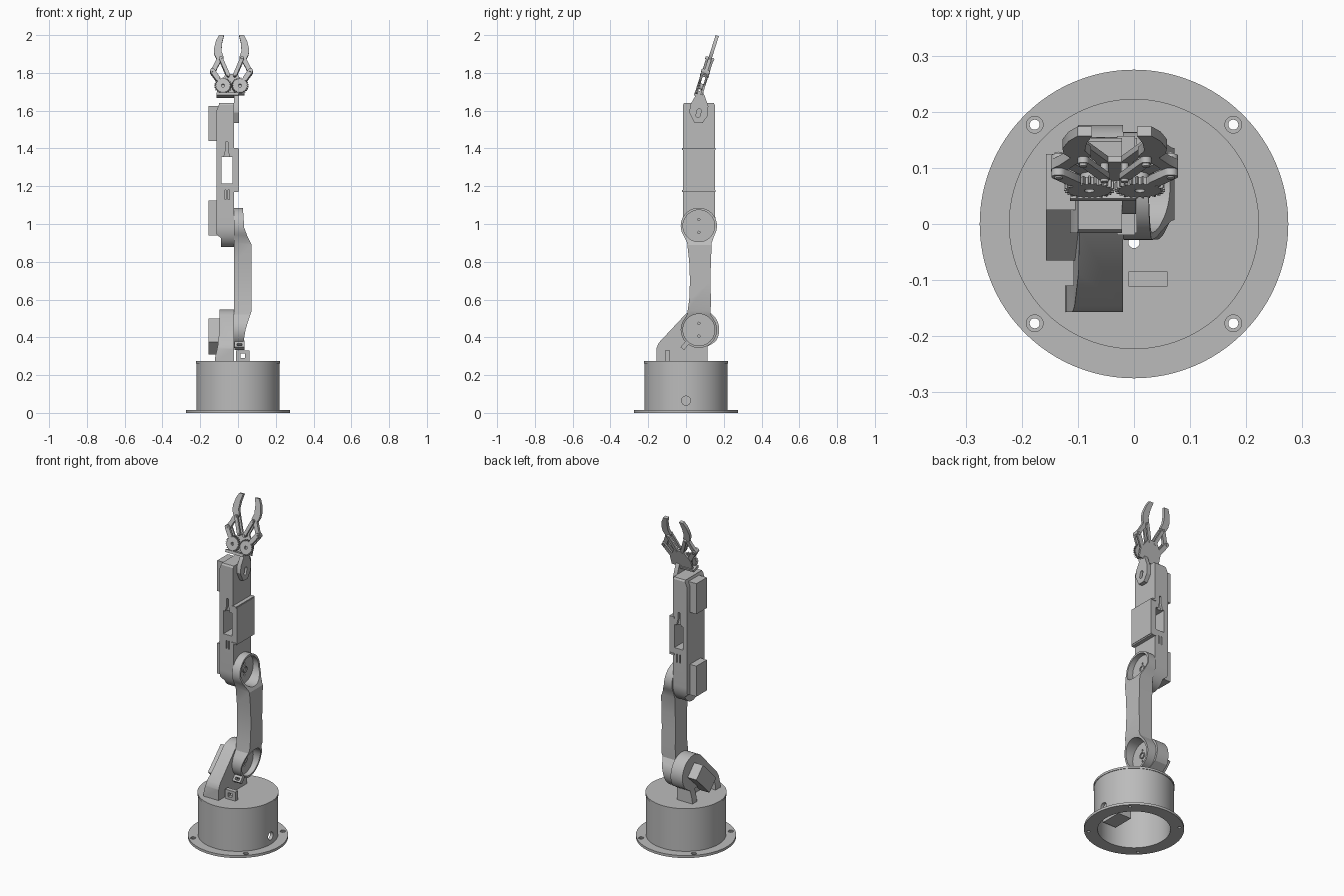
import bpy, bmesh
from math import sin, cos, pi, radians, atan2
from mathutils import Matrix, Vector

if "Cube" in bpy.data.objects:
    bpy.data.objects.remove(bpy.data.objects["Cube"])

grey = bpy.data.materials.new("plain grey")
grey.use_nodes = True
grey.diffuse_color = (0.5, 0.5, 0.5, 1)
grey.node_tree.nodes["Principled BSDF"].inputs["Base Color"].default_value = (0.5, 0.5, 0.5, 1)
parts = []


def arc(cx, cy, r, a0=0, a1=360, n=32, ry=None):
    """Points along an arc; a full circle drops the repeated end."""
    count = n if a1 - a0 == 360 else n + 1
    angles = [radians(a0 + (a1 - a0) * i / n) for i in range(count)]
    return [(cx + r * cos(a), cy + (ry or r) * sin(a)) for a in angles]


def rect(a0, a1, b0, b1):
    return [(a0, b0), (a1, b0), (a1, b1), (a0, b1)]


def bar(p, q, w):
    """Round-ended bar outline between two points."""
    a = atan2(q[1] - p[1], q[0] - p[0]) * 180 / pi
    return arc(*q, w, a - 90, a + 90, 8) + arc(*p, w, a + 90, a + 270, 8)


def prism(name, pts, axis, lo, hi, matrix=None):
    """Extrude an outline along an axis from lo to hi."""
    place = {"X": lambda p, d: (d, p[0], p[1]),
             "Y": lambda p, d: (p[0], d, p[1]),
             "Z": lambda p, d: (p[0], p[1], d)}[axis]
    bm = bmesh.new()
    low = [bm.verts.new(place(p, lo)) for p in pts]
    high = [bm.verts.new(place(p, hi)) for p in pts]
    bm.faces.new(low)
    bm.faces.new(high[::-1])
    for i in range(len(pts)):
        j = (i + 1) % len(pts)
        bm.faces.new((low[i], low[j], high[j], high[i]))
    bmesh.ops.recalc_face_normals(bm, faces=bm.faces)
    mesh = bpy.data.meshes.new(name)
    bm.to_mesh(mesh)
    bm.free()
    mesh.materials.append(grey)
    ob = bpy.data.objects.new(name, mesh)
    bpy.context.collection.objects.link(ob)
    if matrix:
        mesh.transform(matrix)
    parts.append(ob)
    return ob


def carve(ob, *cutter_args, op="DIFFERENCE"):
    """Apply a boolean with a temporary prism."""
    cutter = prism("cutter", *cutter_args)
    parts.remove(cutter)
    mod = ob.modifiers.new("cut", "BOOLEAN")
    mod.operation, mod.object, mod.solver = op, cutter, "EXACT"
    bpy.context.view_layer.update()
    result = bpy.data.meshes.new_from_object(ob.evaluated_get(bpy.context.evaluated_depsgraph_get()))
    ob.modifiers.clear()
    ob.data = result
    bpy.data.objects.remove(cutter)


# Base: flange with countersunk holes, hollow drum and lid
flange = prism("base_flange", arc(0, 0, 0.275, n=96), "Z", 0, 0.015)
carve(flange, arc(0, 0, 0.2, n=64), "Z", -0.1, 0.1)
for x in (-0.177, 0.177):
    for y in (-0.177, 0.177):
        carve(flange, arc(x, y, 0.009, n=20), "Z", -0.1, 0.1)
        carve(flange, arc(x, y, 0.015, n=20), "Z", 0.009, 0.1)
drum = prism("base_drum", arc(0, 0, 0.22, n=96), "Z", 0.012, 0.262)
carve(drum, arc(0, 0, 0.2, n=64), "Z", -0.1, 0.3)
carve(drum, arc(0, 0.065, 0.024, n=24), "X", 0.1, 0.3)
lid = prism("base_lid", arc(0, 0, 0.223, n=96), "Z", 0.262, 0.275)
carve(lid, arc(0, -0.033, 0.01, n=16), "Z", 0.2, 0.3)
prism("base_motor", rect(-0.02, 0.07, -0.18, -0.05), "Z", 0.1, 0.263)

# Shoulder bracket: sloped side outline trimmed by a flared front outline
SH, EL = (0.068, 0.44), (0.068, 0.99)
outline = [(0.113, 0.274), (0.113, 0.35)] + arc(*SH, 0.108, -35, 135, 24)
outline += [(-0.145, 0.37), (-0.157, 0.34), (-0.157, 0.274)]
bracket = prism("shoulder_bracket", outline, "X", -0.13, -0.02)
flare = [(-0.123, 0.27), (-0.02, 0.27), (-0.02, 0.56), (-0.097, 0.56),
         (-0.099, 0.43), (-0.108, 0.35), (-0.12, 0.3)]
carve(bracket, flare, "Y", -0.3, 0.3, op="INTERSECT")
carve(bracket, rect(-0.11, 0.07, 0.2, 0.35), "X", -0.2, -0.05)
diamond = [(-0.065, 0.375), (0, 0.31), (0.125, 0.435), (0.06, 0.5)]
prism("shoulder_servo", diamond, "X", -0.157, -0.09)

# Cable loops on the lid and below the link
loop = prism("lid_cable_loop", rect(-0.01, 0.06, 0.274, 0.33), "Y", -0.111, -0.085)
carve(loop, rect(0.012, 0.038, 0.29, 0.314), "Y", -0.2, 0)
tilt = Matrix.Translation((0.008, -0.01, 0.352)) @ Matrix.Rotation(radians(-40), 4, "X")
loop = prism("link_cable_loop", rect(-0.026, 0.026, -0.015, 0.03), "Y", -0.012, 0.012, tilt)
carve(loop, rect(-0.014, 0.014, -0.005, 0.01), "Y", -0.1, 0.1, tilt)

# Link: waisted outline, tapered ends and open round cups
side = arc(*EL, 0.096, -30, 210, 32)
side += [(0.006, 0.9), (0.017, 0.8), (0.021, 0.7), (0.017, 0.6), (0.006, 0.52)]
side += arc(*SH, 0.096, 150, 390, 32)
side += [(0.13, 0.52), (0.132, 0.6), (0.129, 0.7), (0.132, 0.8), (0.136, 0.9)]
link = prism("arm_link", side, "X", -0.02, 0.08)
taper = [(-0.03, 0.3), (0.025, 0.3), (0.03, 0.38), (0.04, 0.44), (0.055, 0.49), (0.072, 0.54),
         (0.072, 0.89), (0.05, 0.935), (0.033, 0.98), (0.025, 1.1), (-0.03, 1.1)]
carve(link, taper, "Y", -0.3, 0.3, op="INTERSECT")
for name, (y, z) in (("shoulder", SH), ("elbow", EL)):
    carve(link, arc(y, z, 0.084, n=40), "X", -0.004, 0.2)
    for s in (-1, 1):
        carve(link, arc(y, z + s * 0.034, 0.006, n=12), "X", -0.015, 0.1)
    hub = prism(name + "_hub", arc(y, z, 0.02, n=24), "X", -0.006, 0.002)
    carve(hub, arc(y, z, 0.014, n=20), "X", -0.003, 0.1)

# Forearm: rounded elbow end, window, wire slots
side = arc(0.07, 0.99, 0.085, 180, 360, 28, ry=0.113) + [(0.153, 1.63), (0.147, 1.64), (-0.01, 1.64), (-0.016, 1.63)]
forearm = prism("forearm", side, "X", -0.2, -0.021)
front = [(-0.09, 0.8), (0, 0.8), (0, 1.7), (-0.098, 1.7), (-0.1, 1.635), (-0.114, 1.6),
         (-0.114, 0.945), (-0.09, 0.925)]
carve(forearm, front, "Y", -0.3, 0.3, op="INTERSECT")
carve(forearm, rect(-0.087, -0.03, 1.215, 1.355), "Y", -0.3, 0.3)
for y0, y1 in ((-0.1, 0.0), (0.14, 0.3)):
    slot = [(-0.076, 1.35), (-0.043, 1.35), (-0.053, 1.39), (-0.053, 1.435), (-0.066, 1.435), (-0.066, 1.39)]
    carve(forearm, slot, "Y", y0, y1)
    for x in (-0.07, -0.052):
        carve(forearm, rect(x, x + 0.006, 1.13, 1.18), "Y", y0, y1)
prism("forearm_cover", rect(-0.016, 0.153, 1.178, 1.397), "X", -0.022, 0.005)
for z in (1.17, 1.392):
    prism("cover_lip", rect(-0.02, 0.157, z, z + 0.01), "X", -0.03, 0.002)
for name, z0, z1 in (("elbow_servo", 0.94, 1.125), ("wrist_servo", 1.44, 1.625)):
    prism(name, rect(0.025, 0.125, z0, z1), "X", -0.157, -0.1)

# Wrist plate with its slot
wrist = [(0.045, 1.535), (0.088, 1.535), (0.116, 1.575), (0.118, 1.625), (0.098, 1.68),
         (0.085, 1.71), (0.06, 1.7), (0.045, 1.67), (0.022, 1.63), (0.018, 1.59)]
plate = prism("wrist_plate", wrist, "X", -0.021, 0.004)
carve(plate, bar((0.064, 1.575), (0.07, 1.6), 0.011), "X", -0.1, 0.1)

# Gripper, drawn flat and leaned back
LEAN = Matrix.Translation((-0.0345, 0.081, 1.73)) @ Matrix.Rotation(radians(-17.5), 4, "X")


def grip(name, pts, lo, hi, side=1):
    return prism(name, [(side * a, v) for a, v in pts], "Y", lo, hi, LEAN)


grip("palm_foot", rect(-0.08, 0.038, -0.058, -0.042), -0.024, 0.024)
palm = [(-0.07, -0.045), (0.07, -0.045), (0.07, 0.01), (0.03, 0.07), (-0.03, 0.07), (-0.07, 0.01)]
grip("palm_plate", palm, 0.009, 0.02)
GEAR, KNUCKLE, INNER, UPPER = (0.045, -0.003), (0.1, 0.079), (0.018, 0.058), (0.056, 0.15)
claw = [(0.113, 0.07), (0.113, 0.085), (0.098, 0.108), (0.079, 0.15), (0.091, 0.175), (0.093, 0.205),
        (0.082, 0.25), (0.066, 0.28), (0.04, 0.28), (0.05, 0.237), (0.053, 0.192), (0.042, 0.16),
        (0.055, 0.138), (0.074, 0.103), (0.09, 0.065), (0.105, 0.06)]
for s, word in ((-1, "right"), (1, "left")):
    teeth = []
    for i in range(24):
        a = 2 * pi * (i + (0.5 if s > 0 else 0)) / 24
        for k, r in ((-0.07, 0.038), (-0.03, 0.045), (0.03, 0.045), (0.07, 0.038)):
            teeth.append((GEAR[0] + r * cos(a + k), GEAR[1] + r * sin(a + k)))
    gear = grip(word + "_gear", teeth, -0.022, -0.008, s)
    carve(gear, [(s * a, v) for a, v in arc(*GEAR, 0.009, n=16)], "Y", -0.1, 0.1, LEAN)
    grip(word + "_gear_pin", arc(*GEAR, 0.016, n=16), -0.007, 0.01, s)
    grip(word + "_outer_link", bar((0.073, 0.038), KNUCKLE, 0.013), -0.022, -0.008, s)
    grip(word + "_rear_link", bar(GEAR, KNUCKLE, 0.013), 0.008, 0.018, s)
    for lo in (-0.02, 0.009):
        grip(word + "_inner_link", bar(INNER, UPPER, 0.01), lo, lo + 0.011, s)
    grip(word + "_finger", claw, -0.009, 0.009, s)
    for p in (KNUCKLE, INNER, UPPER):
        grip(word + "_pin", arc(*p, 0.007, n=12), -0.025, 0.023, s)

# Shading
bpy.ops.object.select_all(action="DESELECT")
for ob in parts:
    ob.select_set(True)
bpy.context.view_layer.objects.active = parts[0]
bpy.ops.object.shade_smooth_by_angle(angle=radians(25))
